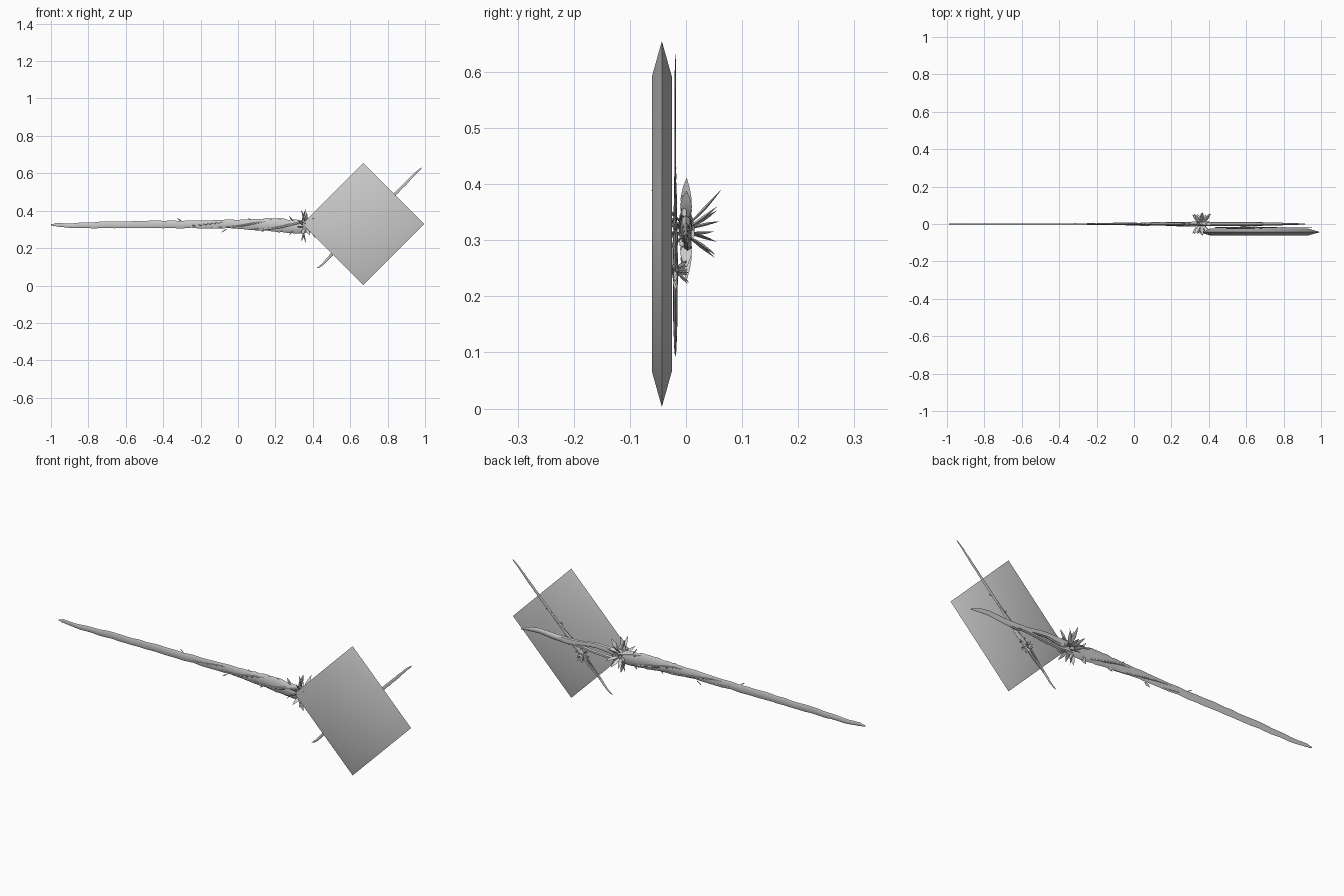
import bpy, bmesh, math, random
from mathutils import Matrix, Vector

if "Cube" in bpy.data.objects:
    bpy.data.objects.remove(bpy.data.objects["Cube"])


def make(name, rings, matrix, closed_tip=True):
    """Skin a list of equal-size vertex rings into one object."""
    bm = bmesh.new()
    loops = [[bm.verts.new(p) for p in r] for r in rings]
    n = len(loops[0])
    for a, b in zip(loops, loops[1:]):
        for i in range(n):
            bm.faces.new((a[i], a[(i + 1) % n], b[(i + 1) % n], b[i]))
    bm.faces.new(loops[0][::-1])
    bm.faces.new(loops[-1])
    bmesh.ops.transform(bm, matrix=matrix, verts=bm.verts)
    bmesh.ops.recalc_face_normals(bm, faces=bm.faces)
    me = bpy.data.meshes.new(name)
    bm.to_mesh(me)
    bm.free()
    ob = bpy.data.objects.new(name, me)
    bpy.context.collection.objects.link(ob)
    bpy.ops.object.select_all(action='DESELECT')
    ob.select_set(True)
    bpy.context.view_layer.objects.active = ob
    bpy.ops.object.shade_smooth_by_angle(angle=math.radians(40))
    return ob


def resample(keys, steps):
    out = []
    for a, b in zip(keys, keys[1:]):
        for s in range(steps):
            t = s / steps
            out.append([p + (q - p) * t for p, q in zip(a, b)])
    return out + [list(keys[-1])]


def loft_x(name, keys, matrix, sides=8, steps=4, rough=0.0, seed=1):
    """Elliptical sections along x; each key is x, y, z, half depth, half height."""
    rnd = random.Random(seed)
    rings = []
    for x, y, z, ry, rz in resample(keys, steps):
        z += rnd.uniform(-rough, rough)
        rz *= 1 + rnd.uniform(-rough, rough) * 20
        rings.append([(x, y + ry * math.sin(2 * math.pi * i / sides),
                       z + rz * math.cos(2 * math.pi * i / sides)) for i in range(sides)])
    return make(name, rings, matrix)


def leaf(name, base, direction, length, width, bend, matrix):
    """Pointed leaf with a diamond section, curling towards bend."""
    d, bend = Vector(direction).normalized(), Vector(bend)
    side = d.cross(bend).normalized()
    up = side.cross(d)
    rings = []
    for t, w in ((0, .35), (.25, .8), (.5, 1), (.75, .65), (1, .03)):
        c = Vector(base) + d * length * t + bend * length * .3 * t * t
        rings.append([c + side * width * w, c + up * width * w * .3,
                      c - side * width * w, c - up * width * w * .3])
    return make(name, rings, matrix)


def wooden_sword(prefix, m):
    # blade: x, top, bottom, half depth
    outline = [(-1, .329, .323, .001), (-.97, .333, .314, .002), (-.85, .334, .307, .003),
               (-.7, .342, .306, .003), (-.55, .343, .306, .003), (-.4, .346, .306, .004),
               (-.2, .349, .307, .004), (0, .352, .303, .006), (.1, .356, .298, .008),
               (.2, .361, .289, .010), (.27, .352, .282, .011), (.33, .350, .278, .012),
               (.39, .340, .290, .012)]
    keys = [(x, 0, (a + b) / 2, d, (a - b) / 2) for x, a, b, d in outline]
    loft_x(prefix + "blade", keys, m, 8, 4, .0025, 4)

    # vines running up the lower blade
    for k in range(3):
        ph = k * 2.1
        pts = []
        for i in range(17):
            t = i / 16
            x = -.25 + .65 * t
            amp = .010 + .022 * t
            pts.append((x, (.003 + .008 * t) * math.sin(6 * t + ph),
                        .325 + amp * math.cos(6 * t + ph) - .006 * t,
                        .002 + .003 * t, .002 + .006 * t))
        loft_x(prefix + "vine_%d" % k, pts, m, 6, 2)

    # handle: two strands that part and rejoin
    loft_x(prefix + "handle_main", [
        (.35, 0, .315, .013, .030), (.42, 0, .325, .011, .018), (.50, 0, .330, .010, .014),
        (.58, 0, .319, .010, .013), (.66, 0, .310, .010, .017), (.74, 0, .313, .008, .016),
        (.82, 0, .318, .006, .013), (.88, 0, .312, .004, .010), (.92, 0, .300, .001, .002)],
        m, 8, 3, .001, 2)
    loft_x(prefix + "handle_strand", [
        (.35, .002, .300, .009, .014), (.42, .003, .292, .008, .010), (.50, .003, .294, .008, .009),
        (.58, .003, .303, .008, .009), (.66, .003, .308, .006, .008), (.76, .002, .318, .003, .004)],
        m, 6, 3, .001, 3)

    # guard: large thorns above and below
    for s in (1, -1):
        for bx, dx, ln in ((.34, .35, .075), (.36, -.35, .068), (.38, .8, .062), (.30, -.9, .045)):
            leaf(prefix + "guard_thorn", (bx, 0, .320 + s * .018), (dx, 0, s), ln, .011,
                 (-.2 * dx, .05, s * .1), m)

    # guard: leaf sprays on both faces
    for s in (1, -1):
        for i, (dx, dz, ln) in enumerate(((-.6, .5, .06), (.1, .95, .075), (.7, .6, .065),
                                          (-.8, -.1, .055), (.8, -.2, .06), (0, .35, .055),
                                          (-.3, -.6, .055), (.4, -.7, .055))):
            leaf(prefix + "guard_leaf", (.36 + dx * .012, s * .006, .315 + dz * .015),
                 (dx, s, dz), ln, .0095, (dx * .3, s * .1, .4 if i < 4 else -.3), m)

    # small thorns along the blade edges
    for x, s in ((.08, 1), (.15, -1), (.19, 1), (.25, -1), (.24, 1), (-.3, 1), (-.06, -1)):
        leaf(prefix + "blade_thorn", (x, 0, .323 + s * .021), (-.9, 0, s * .5), .032, .006,
             (0, .1, s * .2), m)


# large sword lying along x
wooden_sword("large_", Matrix.Identity(4))

# small sword crossing diagonally, tip at the upper right
s = .404
c, n = .713 * s, .701 * s
spin = Matrix(((-c, 0, n, 0), (0, s, 0, 0), (-n, 0, -c, 0), (0, 0, 0, 1)))
place = Matrix.Translation((.982, -.019, .630)) @ spin @ Matrix.Translation((1, 0, -.325))
wooden_sword("small_", place)

# diamond plate with tapered rim
rings = []
for y, r in ((-.061, .262), (-.043, .326), (-.025, .262)):
    rings.append([(.67 + r * math.cos(i * math.pi / 2), y,
                   .329 + r * math.sin(i * math.pi / 2)) for i in range(4)])
make("diamond_plate", rings, Matrix.Identity(4))
